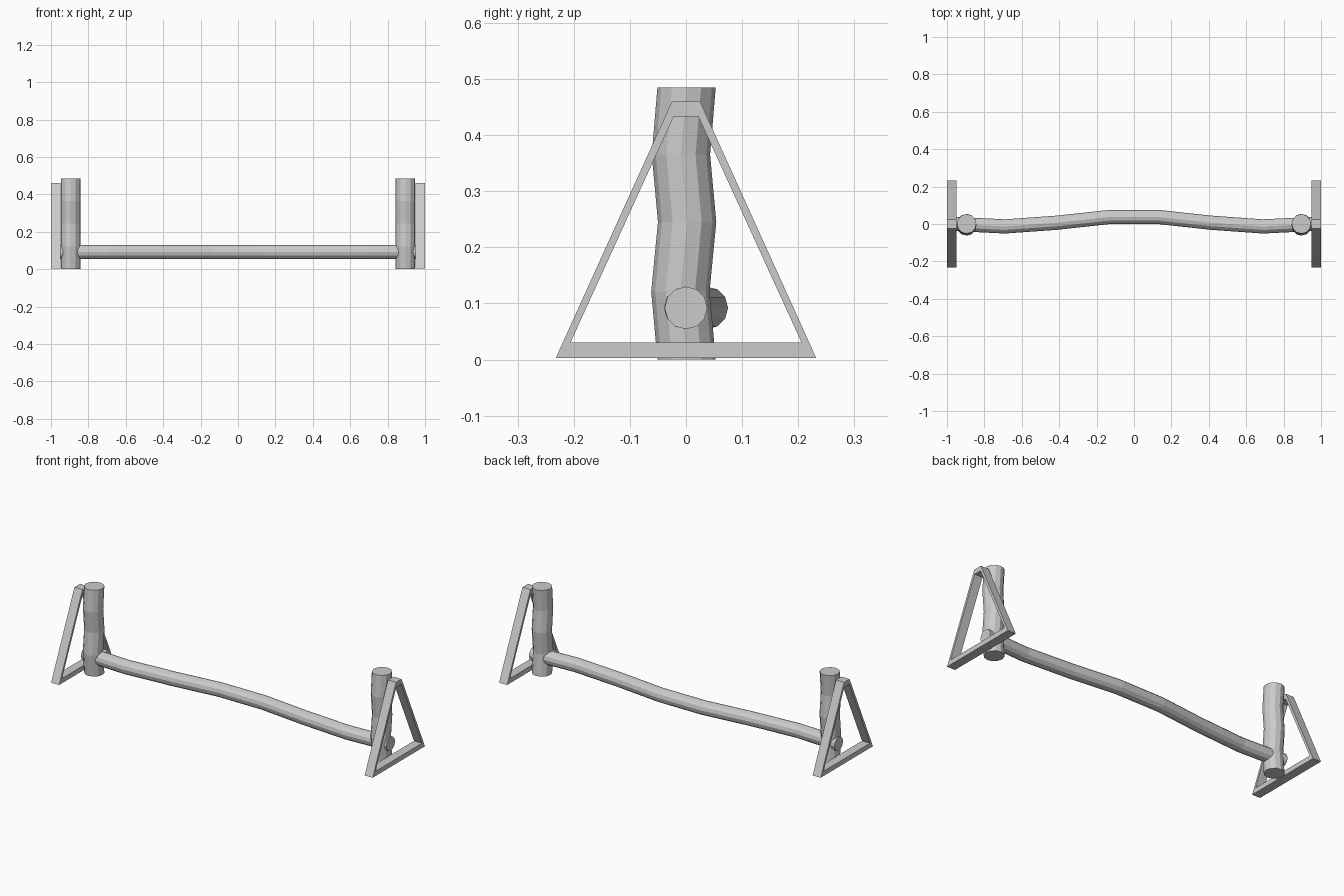
import bpy, bmesh
from math import cos, sin, pi
from mathutils import Vector

if "Cube" in bpy.data.objects:
    bpy.data.objects.remove(bpy.data.objects["Cube"])


def finish(name, bm):
    bmesh.ops.recalc_face_normals(bm, faces=bm.faces)
    me = bpy.data.meshes.new(name)
    bm.to_mesh(me)
    bm.free()
    ob = bpy.data.objects.new(name, me)
    bpy.context.collection.objects.link(ob)
    return ob


def log(name, path, radius, u, v, sides=12):
    """Faceted log: parallel rings (spanned by u, v) along a path, capped."""
    bm = bmesh.new()
    u, v = Vector(u), Vector(v)
    rings = [[bm.verts.new(Vector(p) + radius * (u * cos(2 * pi * i / sides) + v * sin(2 * pi * i / sides)))
              for i in range(sides)] for p in path]
    for a, b in zip(rings, rings[1:]):
        for i in range(sides):
            j = (i + 1) % sides
            bm.faces.new((a[i], a[j], b[j], b[i]))
    bm.faces.new(rings[0])
    bm.faces.new(rings[-1])
    return finish(name, bm)


def frame(name, x0, x1):
    """Open A-shaped frame, extruded between x0 and x1."""
    outer = [(-.232, .003), (.232, .003), (.025, .46), (-.025, .46)]
    inner = [(-.206, .03), (.206, .03), (.022, .433), (-.022, .433)]
    bm = bmesh.new()
    loops = [[bm.verts.new((x, y, z)) for y, z in prof]
             for prof, x in ((outer, x0), (outer, x1), (inner, x1), (inner, x0))]
    for k in range(4):
        a, b = loops[k], loops[(k + 1) % 4]
        for i in range(4):
            j = (i + 1) % 4
            bm.faces.new((a[i], a[j], b[j], b[i]))
    return finish(name, bm)


# Crooked uprights and end frames on both sides
for side, s in (("left", -1), ("right", 1)):
    path = [(s * .895, y, z) for y, z in
            ((.001, 0), (-.01, .121), (.002, .245), (-.009, .365), (.001, .485))]
    log(side + "_post", path, .052, (1, 0, 0), (0, 1, 0))
    frame(side + "_frame", s * .95, s * 1.0)

# Wavy horizontal log through both posts
half = [(.95, 0), (.69, -.013), (.41, .007), (.135, .037)]
path = [(-x, y, .092) for x, y in half] + [(x, y, .092) for x, y in reversed(half)]
log("cross_log", path, .038, (0, 1, 0), (0, 0, 1))
